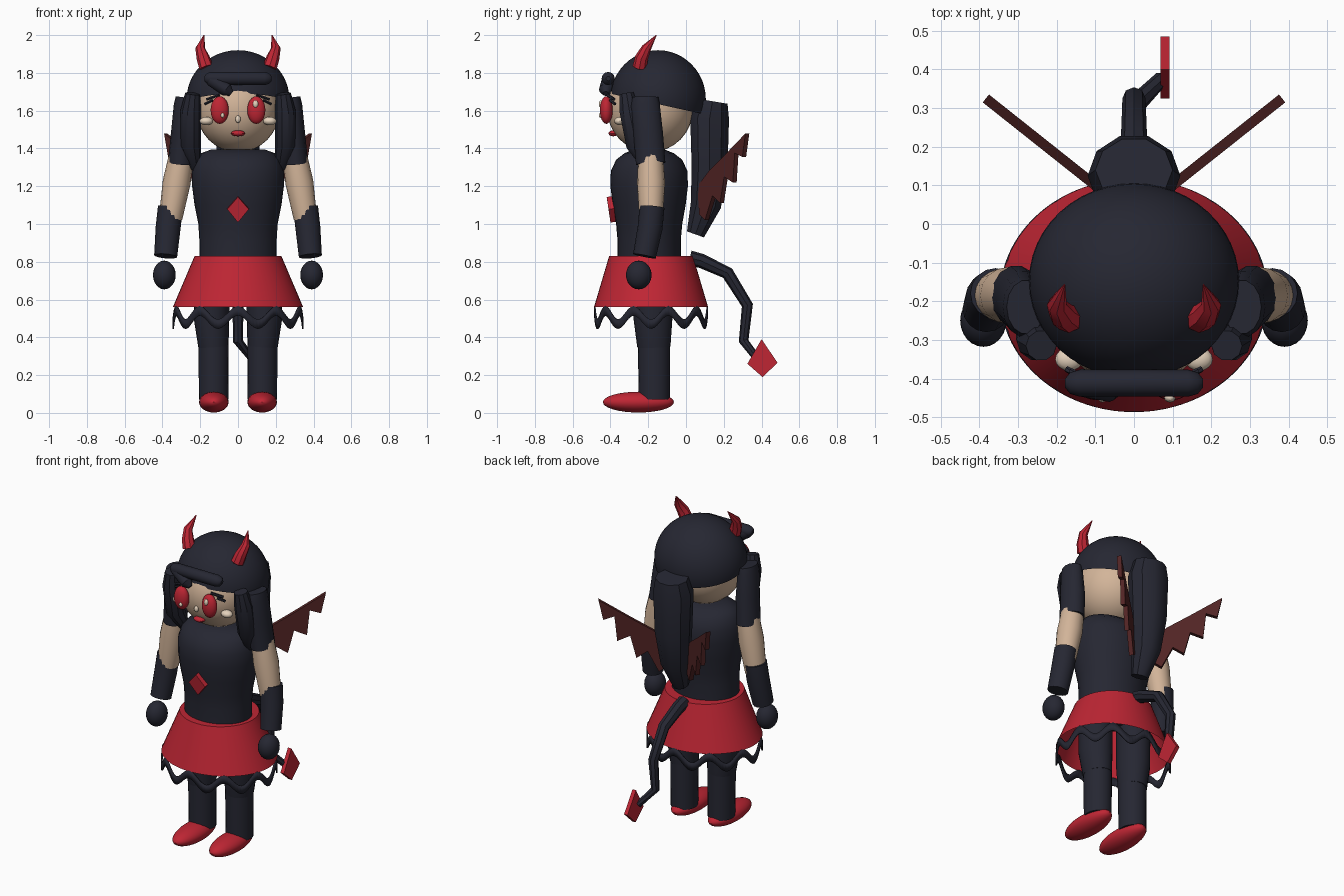
import bpy, bmesh, math
from mathutils import Vector

cube = bpy.data.objects.get("Cube")
if cube:
    bpy.data.objects.remove(cube, do_unlink=True)


def material(name, rgb):
    m = bpy.data.materials.new(name)
    m.use_nodes = True
    m.diffuse_color = (*rgb, 1)
    m.node_tree.nodes["Principled BSDF"].inputs["Base Color"].default_value = (*rgb, 1)
    return m


DARK = material("dark navy", (.019, .02, .032))
RED = material("crimson", (.52, .019, .034))
SKIN = material("skin", (.65, .46, .32))
WING = material("dark maroon", (.085, .018, .018))
CREAM = material("cream", (.78, .64, .5))
made = []


def finish(name, bm, mat):
    bmesh.ops.recalc_face_normals(bm, faces=bm.faces[:])
    me = bpy.data.meshes.new(name)
    bm.to_mesh(me)
    bm.free()
    me.materials.append(mat)
    ob = bpy.data.objects.new(name, me)
    bpy.context.collection.objects.link(ob)
    made.append(ob)
    return ob


def ball(name, mat, center, radii, cut=None, seg=32):
    """Ellipsoid; cut = (point, normal) removes the side the normal points to."""
    bm = bmesh.new()
    bmesh.ops.create_uvsphere(bm, u_segments=seg, v_segments=seg // 2, radius=1)
    for v in bm.verts:
        v.co = Vector(center) + Vector(a * b for a, b in zip(v.co, radii))
    if cut:
        geom = bm.verts[:] + bm.edges[:] + bm.faces[:]
        bmesh.ops.bisect_plane(bm, geom=geom, plane_co=cut[0], plane_no=cut[1], clear_outer=True)
    return finish(name, bm, mat)


def bridge(bm, rings):
    n = len(rings[0])
    for a, b in zip(rings, rings[1:]):
        for i in range(n):
            j = (i + 1) % n
            bm.faces.new((a[i], a[j], b[j], b[i]))


def tube(name, mat, pts, radii, sides=16, ref=(1, 0, 0)):
    """Capped tube along pts; each radius is a number or a (ref axis, other axis) pair."""
    bm = bmesh.new()
    pts = [Vector(p) for p in pts]
    rings = []
    for k, p in enumerate(pts):
        t = (pts[min(k + 1, len(pts) - 1)] - pts[max(k - 1, 0)]).normalized()
        r = Vector(ref)
        u = (r - t * r.dot(t)).normalized()
        v = t.cross(u)
        ru, rv = radii[k] if isinstance(radii[k], tuple) else (radii[k], radii[k])
        angles = [math.tau * i / sides for i in range(sides)]
        rings.append([bm.verts.new(p + u * ru * math.cos(a) + v * rv * math.sin(a)) for a in angles])
    bridge(bm, rings)
    bm.faces.new(rings[0])
    bm.faces.new(rings[-1])
    return finish(name, bm, mat)


def plate(name, mat, outline, thickness):
    """Flat polygon given by 3D points, thickened evenly to both sides."""
    bm = bmesh.new()
    face = bm.faces.new([bm.verts.new(p) for p in outline])
    face.normal_update()
    n = face.normal.copy()
    bmesh.ops.translate(bm, verts=bm.verts[:], vec=-n * thickness / 2)
    new = bmesh.ops.extrude_face_region(bm, geom=[face], use_keep_orig=True)["geom"]
    moved = [g for g in new if isinstance(g, bmesh.types.BMVert)]
    bmesh.ops.translate(bm, verts=moved, vec=n * thickness)
    return finish(name, bm, mat)


# torso
torso = [(.80, .205, .168), (.92, .205, .168), (1.0, .21, .175), (1.1, .23, .193), (1.2, .243, .205),
         (1.28, .243, .203), (1.34, .225, .175), (1.375, .195, .13), (1.395, .14, .08)]
tube("torso", DARK, [(0, -.195, z) for z, a, b in torso], [(a, b) for z, a, b in torso], 32)
plate("chest_gem", RED, [(0, -.385, 1.01), (.057, -.395, 1.08), (0, -.405, 1.145), (-.057, -.395, 1.08)], .03)

# skirt, open underneath
bm = bmesh.new()
rings = []
for z, rx, ry in [(.83, .19, .16), (.83, .23, .222), (.56, .345, .302)]:
    rings.append([bm.verts.new((rx * math.cos(a), -.185 + ry * math.sin(a), z))
                  for a in (math.tau * i / 48 for i in range(48))])
bridge(bm, rings)
finish("skirt", bm, RED)

# wavy trim below the hem
bm = bmesh.new()
rings = [[], []]
for i in range(120):
    a = math.tau * i / 120
    z = .505 - .035 * math.cos(10 * a)
    for ring, dz in zip(rings, (.025, -.025)):
        ring.append(bm.verts.new((.347 * math.cos(a), -.185 + .302 * math.sin(a), z + dz)))
bridge(bm, rings)
trim = finish("skirt_trim", bm, DARK)
solid = trim.modifiers.new("thickness", "SOLIDIFY")
solid.thickness = .008

# head and hair cap
ball("head", SKIN, (0, -.19, 1.61), (.222, .228, .23))
ball("hair_cap", DARK, (0, -.148, 1.66), (.272, .253, .26), ((0, -.4, 1.69), (0, -.22, -1)), 48)
tube("fringe_bar", DARK, [(x, -.412, 1.77) for x in (-.178, -.165, -.14, .14, .165, .178)],
     [.012, .028, .035, .035, .028, .012], 12, (0, 1, 0))
tube("fringe_lock", DARK, [(-.16, -.405, 1.775), (-.14, -.41, 1.765), (-.06, -.425, 1.71), (-.035, -.425, 1.69)],
     [.02, .036, .036, .015], 12, (0, 1, 0))

# back ponytail
tube("ponytail", DARK, [(0, .14, 1.65), (0, .125, 1.56), (0, .125, 1.3), (0, .105, 1.1), (0, .05, .945)],
     [(.1, .085), (.12, .108), (.11, .1), (.085, .085), (.05, .05)], 10)

# face details on the centre line
ball("nose", CREAM, (0, -.415, 1.555), (.014, .012, .02), seg=12)
ball("mouth", RED, (0, -.385, 1.48), (.037, .025, .016), seg=16)
ball("eye_glint_left", CREAM, (.093, -.45, 1.635), (.015, .012, .02), seg=12)
ball("eye_glint_right", CREAM, (-.082, -.452, 1.575), (.01, .01, .013), seg=12)

for s, side in ((1, "left"), (-1, "right")):
    def m(*pts):
        return [(s * x, y, z) for x, y, z in pts]

    # eyes, lashes and cheeks
    ball("eye_" + side, RED, (s * .097, -.422, 1.603), (.048, .034, .073), seg=24)
    ball("cheek_" + side, CREAM, (s * .168, -.35, 1.545), (.036, .03, .022), seg=16)
    tube("upper_lash_" + side, DARK, m((.1, -.415, 1.683), (.165, -.38, 1.66)), [.008, .008], 6, (0, 1, 0))
    tube("outer_lash_" + side, DARK, m((.135, -.4, 1.655), (.175, -.375, 1.635)), [.008, .008], 6, (0, 1, 0))

    # horn
    tube("horn_" + side, RED, m((.168, -.245, 1.83), (.185, -.235, 1.88), (.2, -.21, 1.93), (.18, -.157, 2.0)),
         [.038, .035, .026, .002], 8)

    # hair locks framing the face and covering the shoulder
    tube("front_lock_" + side, DARK, m((.24, -.315, 1.69), (.25, -.3, 1.6), (.25, -.265, 1.42), (.225, -.2, 1.3)),
         [.04, .055, .055, .03], 10)
    tube("side_lock_" + side, DARK, m((.28, -.215, 1.67), (.285, -.215, 1.63), (.29, -.2, 1.48), (.305, -.187, 1.32)),
         [(.05, .07), (.055, .078), (.065, .08), (.066, .08)], 14)

    # arm, cuff and hand
    tube("arm_" + side, SKIN, m((.3, -.187, 1.36), (.325, -.185, 1.22), (.357, -.185, 1.03)),
         [.066, .074, .062], 16)
    tube("cuff_" + side, DARK, m((.358, -.18, 1.09), (.37, -.19, .98), (.383, -.22, .83)),
         [.066, .066, .061], 16)
    ball("hand_" + side, DARK, (s * .39, -.25, .73), (.06, .068, .076), seg=24)

    # leg and shoe
    tube("thigh_" + side, DARK, m((.14, -.175, .74), (.14, -.175, .5), (.13, -.17, .35)),
         [(.095, .105), (.094, .103), (.08, .088)], 20)
    tube("shin_" + side, DARK, m((.129, -.17, .36), (.129, -.168, .07)), [(.08, .085), (.078, .082)], 20)
    ball("shoe_" + side, RED, (s * .128, -.252, .057), (.078, .188, .055))

    # wing: outline runs along a slanted vertical plane, given as (depth, height)
    edge = [(.07, 1.2), (.13, 1.28), (.21, 1.36), (.325, 1.48), (.308, 1.355), (.268, 1.375), (.258, 1.22),
            (.212, 1.25), (.19, 1.11), (.15, 1.15), (.11, 1.02), (.08, 1.05)]
    plate("wing_" + side, WING, [(s * (.1 + (y - .1) * 1.26), y, z) for y, z in edge], .026)

# tail with a kite tip
tube("tail", DARK, [(0, .02, .82), (0, .08, .805), (0, .22, .74), (0, .325, .57), (0, .305, .38), (.07, .375, .29)],
     [.04, .038, .034, .03, .026, .02], 8)
plate("tail_tip", RED, [(.08, .4, .39), (.08, .325, .26), (.08, .405, .19), (.08, .485, .265)], .024)

# smooth shading that keeps sharp edges
bpy.ops.object.select_all(action="DESELECT")
for ob in made:
    ob.select_set(True)
bpy.context.view_layer.objects.active = made[0]
bpy.ops.object.shade_smooth_by_angle(angle=math.radians(35))
